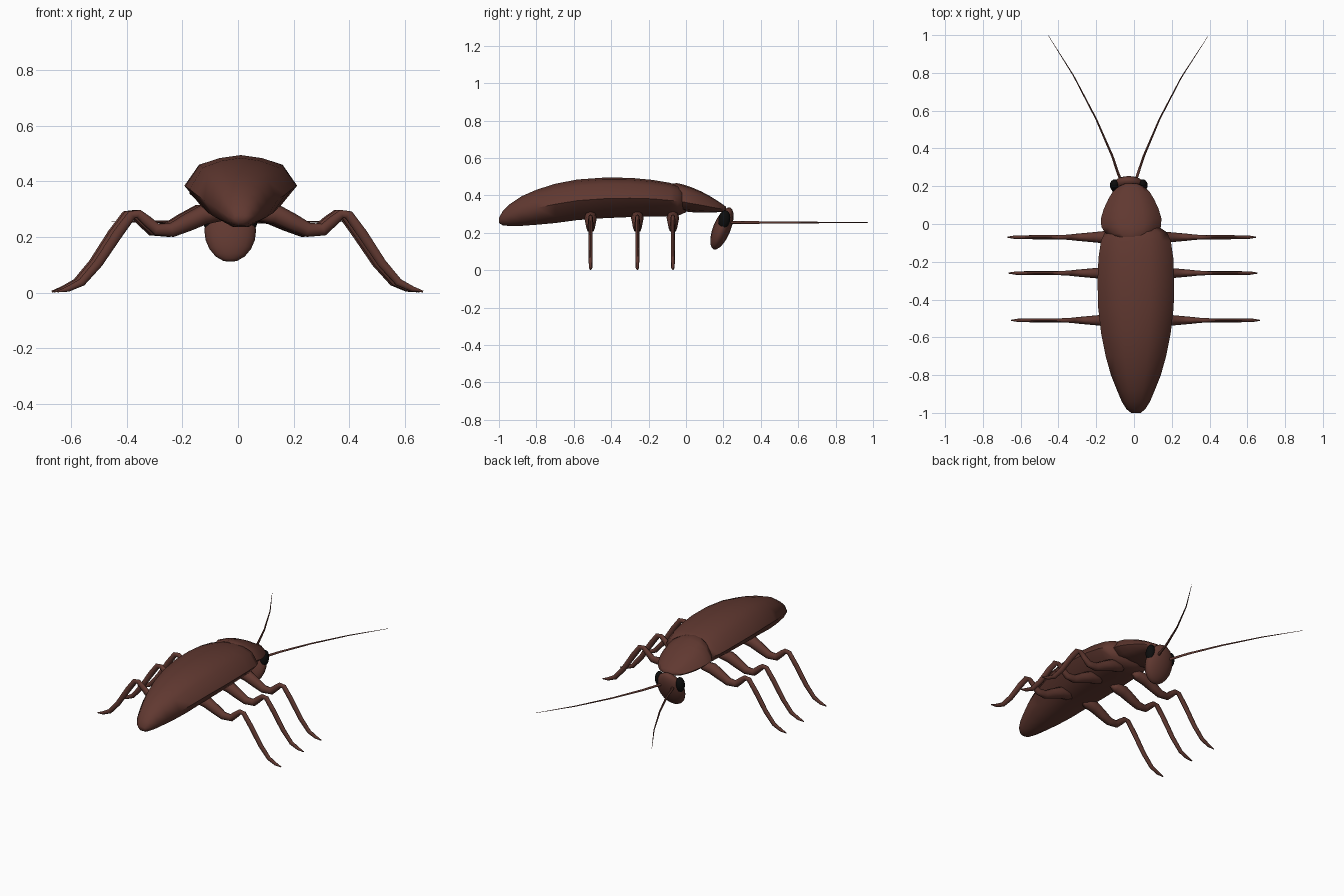
import bpy, math
from mathutils import Vector

if "Cube" in bpy.data.objects:
    bpy.data.objects.remove(bpy.data.objects["Cube"])


def material(name, rgb):
    m = bpy.data.materials.new(name)
    m.diffuse_color = (*rgb, 1)
    m.use_nodes = True
    m.node_tree.nodes["Principled BSDF"].inputs["Base Color"].default_value = m.diffuse_color
    return m


BROWN = material("chestnut_brown", (0.118, 0.040, 0.030))
BLACK = material("eye_black", (0.004, 0.004, 0.004))


def finish(ob, mat, angle=60):
    ob.data.materials.append(mat)
    bpy.ops.object.select_all(action='DESELECT')
    ob.select_set(True)
    bpy.context.view_layer.objects.active = ob
    bpy.ops.object.mode_set(mode='EDIT')
    bpy.ops.mesh.select_all(action='SELECT')
    bpy.ops.mesh.normals_make_consistent(inside=False)
    bpy.ops.object.mode_set(mode='OBJECT')
    bpy.ops.object.shade_smooth_by_angle(angle=math.radians(angle))


def loft(name, rings, mat):
    """Skin a list of equal-sized point rings and cap both ends."""
    n = len(rings[0])
    verts = [p for r in rings for p in r]
    faces = [(i * n + j, i * n + (j + 1) % n, (i + 1) * n + (j + 1) % n, (i + 1) * n + j)
             for i in range(len(rings) - 1) for j in range(n)]
    faces += [tuple(range(n)), tuple(range(len(verts) - n, len(verts)))]
    me = bpy.data.meshes.new(name)
    me.from_pydata(verts, [], faces)
    ob = bpy.data.objects.new(name, me)
    bpy.context.collection.objects.link(ob)
    finish(ob, mat)


def shell(name, half, stations, cx, mat):
    """Loft along y; half is the right half of the section (width, height 0..1)."""
    section = half + [(-x, z) for x, z in reversed(half) if x > 0]
    loft(name, [[(cx + x * w, y, bot + z * (top - bot)) for x, z in section]
                for y, w, top, bot in stations], mat)


def tube(name, path, radii, ref, mat, sides=8):
    """Tapered tube; radii are (along ref, across ref) at each point."""
    pts, ref, rings = [Vector(p) for p in path], Vector(ref), []
    for i, p in enumerate(pts):
        t = (pts[min(i + 1, len(pts) - 1)] - pts[max(i - 1, 0)]).normalized()
        n = t.cross(ref).normalized()
        a, b = radii[i]
        rings.append([p + ref * a * math.cos(k * math.tau / sides)
                      + n * b * math.sin(k * math.tau / sides) for k in range(sides)])
    loft(name, rings, mat)


# Abdomen with folded wings: y, half width, top, bottom
shell("abdomen", [(0, 1), (.38, .95), (.74, .84), (1, .48), (.72, .16), (.3, .0)], [
    (-1.0, .025, .28, .252), (-.98, .05, .315, .24), (-.94, .075, .355, .236),
    (-.88, .10, .395, .237), (-.80, .132, .43, .243), (-.70, .16, .462, .252),
    (-.58, .184, .485, .268), (-.44, .20, .495, .278), (-.30, .203, .494, .284),
    (-.18, .198, .483, .288), (-.09, .185, .468, .286), (-.045, .165, .455, .29),
    (.0, .10, .42, .31)], 0.01, BROWN)

# Thorax shield, sloping down to the head
shell("thorax_shield", [(0, 1), (.4, .95), (.75, .78), (1, .35), (.75, .08), (.3, 0)], [
    (-.07, .10, .462, .36), (-.05, .135, .466, .33), (-.015, .158, .458, .315),
    (.03, .16, .443, .31), (.08, .145, .422, .308), (.13, .122, .395, .308),
    (.17, .098, .37, .31), (.20, .065, .35, .313), (.215, .03, .338, .32)], -0.015, BROWN)

# Head and eyes
HX = -0.028


def ball(name, loc, scale, tilt, mat):
    bpy.ops.mesh.primitive_uv_sphere_add(segments=16, ring_count=10, location=loc,
                                         rotation=(math.radians(tilt), 0, 0))
    ob = bpy.context.object
    ob.name, ob.scale = name, scale
    return finish(ob, mat)


ball("head", (HX, .192, .223), (.093, .047, .12), -22, BROWN)
for s, side in ((-1, "left"), (1, "right")):
    ball(side + "_eye", (HX + s * .074, .205, .27), (.026, .031, .05), -10, BLACK)

# Antennae, gently curved and tapering to a point
for side, pts in (("left", [(-.065, .22), (-.085, .27), (-.115, .36), (-.20, .555),
                            (-.32, .785), (-.455, 1.0)]),
                  ("right", [(.005, .22), (.022, .27), (.052, .36), (.135, .555),
                             (.25, .775), (.39, .992)])):
    tube(side + "_antenna", [(x, y, .255) for x, y in pts],
         [(r, r) for r in (.009, .008, .007, .005, .0035, .001)], (0, 0, 1), BROWN, 6)

# Legs: x, z, half depth in y, half thickness
LEG = [(.04, .285, .012, .012), (.07, .285, .032, .028), (.13, .281, .034, .036),
       (.19, .252, .028, .032), (.245, .226, .023, .026), (.30, .227, .018, .022),
       (.335, .258, .014, .019), (.365, .283, .012, .016), (.39, .28, .011, .017),
       (.44, .212, .011, .018), (.51, .106, .011, .016), (.57, .037, .010, .014),
       (.62, .013, .009, .010), (.658, .004, .003, .003)]
for name, y, cx in (("front", -.07, -.012), ("middle", -.26, -.005), ("hind", -.51, .008)):
    for s, side in ((-1, "left"), (1, "right")):
        tube(f"{name}_{side}_leg", [(cx + s * x, y, z) for x, z, _, _ in LEG],
             [(a, b) for _, _, a, b in LEG], (0, 1, 0), BROWN)
